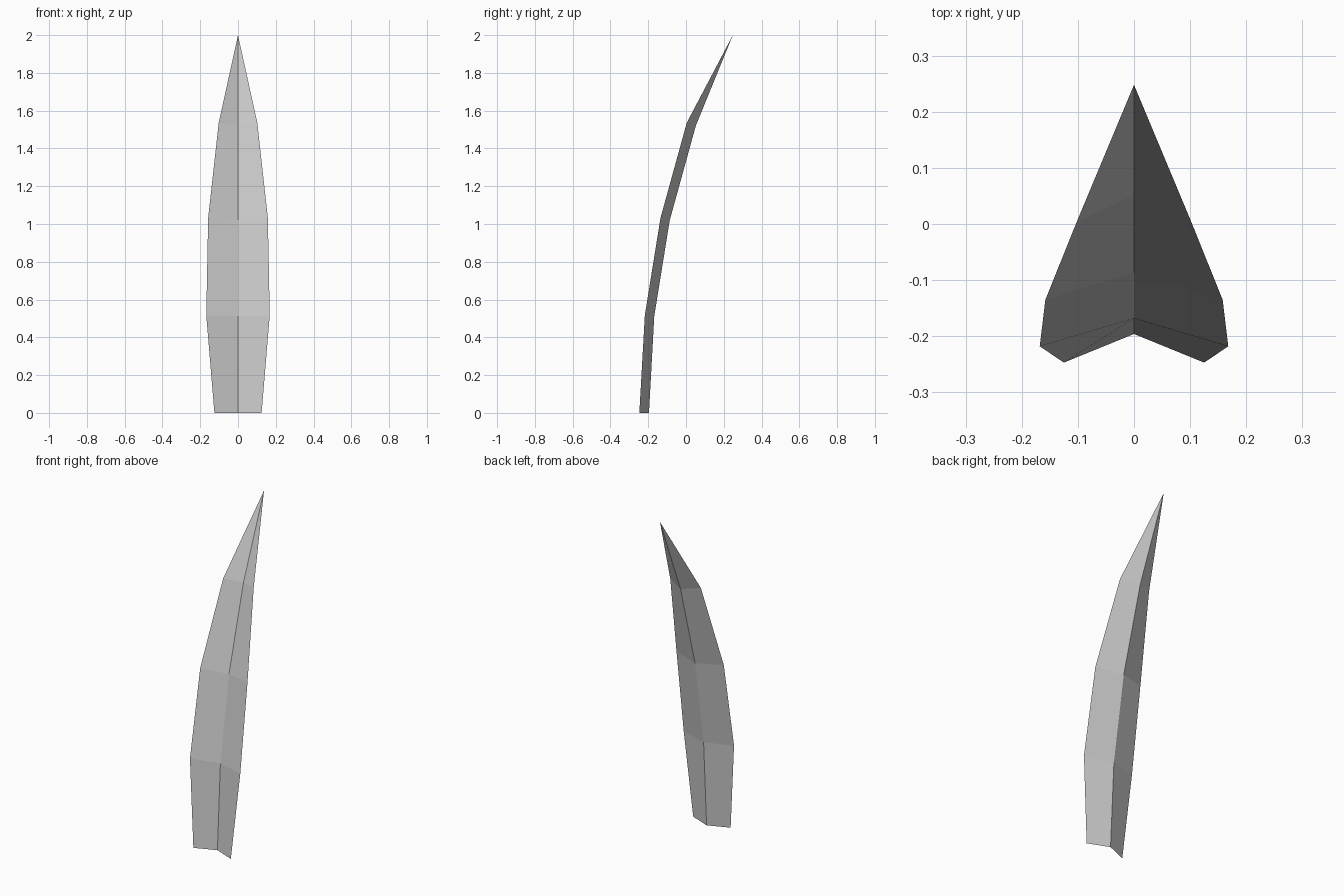
import bpy, bmesh

if "Cube" in bpy.data.objects:
    bpy.data.objects.remove(bpy.data.objects["Cube"])

# Blade rows from root upward: half width, edge (y, z), midrib (y, z)
rows = [
    (0.125, (-0.247, 0.000), (-0.196, 0.000)),
    (0.168, (-0.218, 0.517), (-0.168, 0.512)),
    (0.158, (-0.135, 1.032), (-0.086, 1.020)),
    (0.102, (0.004, 1.536), (0.052, 1.520)),
]
tip_point = (0, 0.248, 2.0)

# Thin folded leaf: two flat-faced strips meeting at the midrib
bm = bmesh.new()
strips = []
for half, edge, mid in rows:
    strips.append([bm.verts.new(p) for p in
                   ((-half, *edge), (0, *mid), (half, *edge))])
tip = bm.verts.new(tip_point)

for low, high in zip(strips, strips[1:]):
    for i in range(2):
        bm.faces.new((low[i], low[i + 1], high[i + 1], high[i]))

# Pointed end
for i in range(2):
    bm.faces.new((strips[-1][i], strips[-1][i + 1], tip))

mesh = bpy.data.meshes.new("grass_blade")
bm.to_mesh(mesh)
bm.free()
blade = bpy.data.objects.new("grass_blade", mesh)
bpy.context.collection.objects.link(blade)
